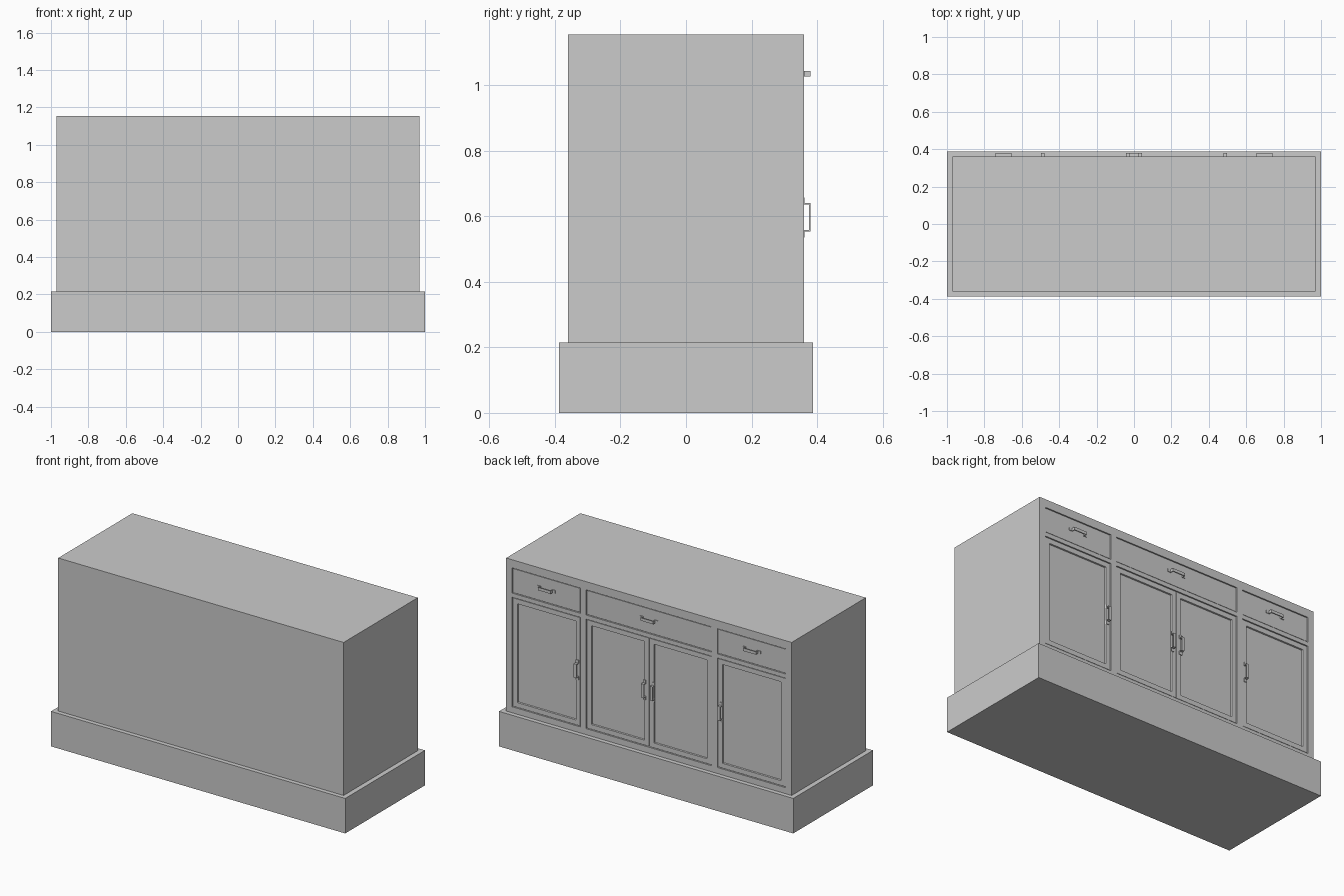
import bpy, bmesh

if "Cube" in bpy.data.objects:
    bpy.data.objects.remove(bpy.data.objects["Cube"])

FRONT = 0.36      # plane of the cabinet face
FACE = 0.357      # plane of doors and drawer fronts
GAP = 0.004       # shadow gap around each front


def finish(name, bm):
    bmesh.ops.recalc_face_normals(bm, faces=bm.faces[:])
    me = bpy.data.meshes.new(name)
    bm.to_mesh(me)
    bm.free()
    ob = bpy.data.objects.new(name, me)
    bpy.context.collection.objects.link(ob)
    return ob


def add_box(bm, x0, x1, y0, y1, z0, z1):
    vs = bmesh.ops.create_cube(bm, size=1)["verts"]
    for v in vs:
        v.co = (x1 if v.co.x > 0 else x0, y1 if v.co.y > 0 else y0, z1 if v.co.z > 0 else z0)


def box(name, *dims):
    bm = bmesh.new()
    add_box(bm, *dims)
    return finish(name, bm)


def front_panel(name, x0, x1, z0, z1, border=0.0):
    """Drawer front, or a door with a sunken centre when border is given."""
    bm = bmesh.new()
    add_box(bm, x0 + GAP, x1 - GAP, FRONT - 0.02, FACE, z0 + GAP, z1 - GAP)
    if border:
        bm.normal_update()
        face = max(bm.faces, key=lambda f: f.normal.y)
        bmesh.ops.inset_region(bm, faces=[face], thickness=border - GAP)
        bmesh.ops.inset_region(bm, faces=[face], thickness=0.003, depth=-0.008)
    return finish(name, bm)


def handle(name, x, z, upright):
    """Bent strap pull: two feet, two legs and a bar."""
    t, y0, y1, w = 0.004, FACE, 0.380, 0.009
    half, foot = 0.043, 0.061
    outer = [(-foot, y0), (-foot, y0 + t), (-half, y0 + t), (-half, y1),
             (half, y1), (half, y0 + t), (foot, y0 + t), (foot, y0)]
    inner = [(half - t, y0), (half - t, y1 - t), (t - half, y1 - t), (t - half, y0)]
    bm = bmesh.new()
    rings = []
    for s in (-w, w):
        rings.append([bm.verts.new((x + s, y, z + a) if upright else (x + a, y, z + s))
                      for a, y in outer + inner])
    a, b = rings
    n = len(a)
    bm.faces.new(a)
    bm.faces.new(b[::-1])
    for i in range(n):
        j = (i + 1) % n
        bm.faces.new((a[i], b[i], b[j], a[j]))
    return finish(name, bm)


# Plinth and carcass
box("plinth", -1, 1, -0.387, 0.387, 0, 0.215)
carcass = box("carcass", -0.97, 0.97, -0.36, FRONT, 0.215, 1.155)

# Openings cut into the face: three columns, drawer row over door row
columns = [(-0.93, -0.465), (-0.427, 0.427), (0.465, 0.93)]
drawer_row, door_row = (0.95, 1.105), (0.252, 0.925)
bm = bmesh.new()
for x0, x1 in columns:
    for z0, z1 in (drawer_row, door_row):
        add_box(bm, x0, x1, FRONT - 0.02, FRONT + 0.05, z0, z1)
cutter = finish("opening_cutter", bm)
cutter.hide_render = True
mod = carcass.modifiers.new("openings", 'BOOLEAN')
mod.operation, mod.solver, mod.object = 'DIFFERENCE', 'EXACT', cutter
bpy.context.view_layer.objects.active = carcass
bpy.ops.object.modifier_apply(modifier=mod.name)
bpy.data.objects.remove(cutter)

# Drawer fronts with horizontal pulls
for label, (x0, x1) in zip(("left", "middle", "right"), columns):
    front_panel(f"{label}_drawer_front", x0, x1, *drawer_row)
    handle(f"{label}_drawer_handle", (x0 + x1) / 2, 1.035, False)

# Doors with upright pulls, mirrored about the centre
for side, s in (("left", -1), ("right", 1)):
    for kind, a, b, hx in (("outer", 0.465, 0.93, 0.488), ("inner", 0, 0.427, 0.03)):
        x0, x1 = sorted((s * a, s * b))
        # neighbouring centre doors share one narrow gap
        if kind == "inner":
            x0, x1 = (x0, x1 + GAP / 2) if s < 0 else (x0 - GAP / 2, x1)
        front_panel(f"{side}_{kind}_door", x0, x1, *door_row, border=0.045)
        handle(f"{side}_{kind}_door_handle", s * hx, 0.597, True)
